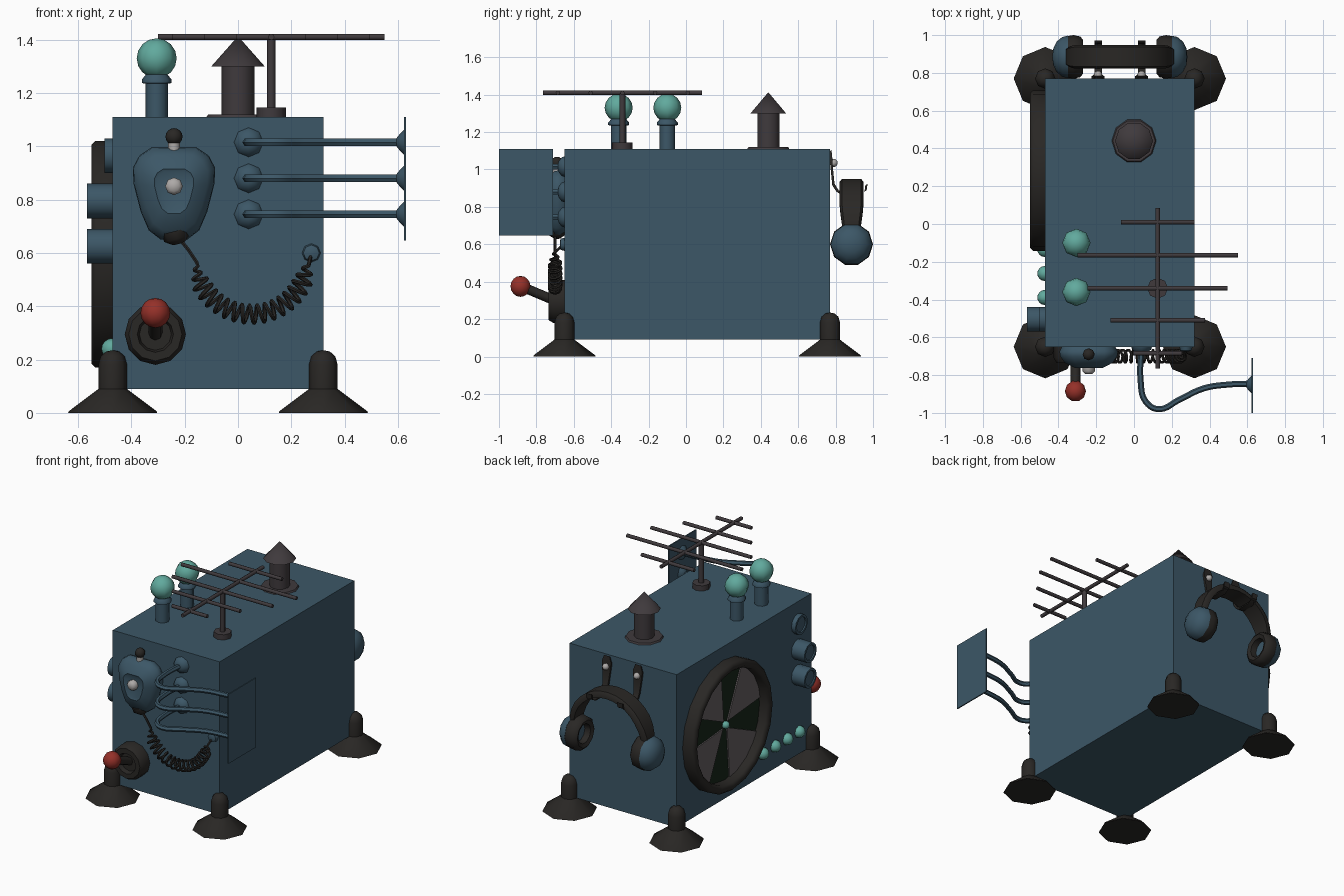
import bpy, bmesh
from math import sin, cos, pi, radians
from mathutils import Vector

if "Cube" in bpy.data.objects:
    bpy.data.objects.remove(bpy.data.objects["Cube"])


def material(name, rgb):
    m = bpy.data.materials.new(name)
    m.diffuse_color = (*rgb, 1)
    m.use_nodes = True
    m.node_tree.nodes["Principled BSDF"].inputs["Base Color"].default_value = m.diffuse_color
    return m


BLUE = material("blue_paint", (0.045, 0.095, 0.135))
BLACK = material("black_rubber", (0.022, 0.02, 0.018))
IRON = material("dark_metal", (0.05, 0.042, 0.046))
TEAL = material("teal_glass", (0.12, 0.4, 0.34))
RED = material("red_knob", (0.3, 0.03, 0.022))
WHITE = material("pale_metal", (0.42, 0.4, 0.39))
GREY = material("fan_grey", (0.13, 0.115, 0.12))
GREEN = material("dark_green", (0.008, 0.018, 0.009))


def finish(name, bm, mat, smooth=True):
    bmesh.ops.remove_doubles(bm, verts=bm.verts, dist=1e-5)
    bmesh.ops.recalc_face_normals(bm, faces=bm.faces)
    me = bpy.data.meshes.new(name)
    bm.to_mesh(me)
    bm.free()
    ob = bpy.data.objects.new(name, me)
    bpy.context.collection.objects.link(ob)
    me.materials.append(mat)
    if smooth:
        bpy.ops.object.select_all(action='DESELECT')
        ob.select_set(True)
        bpy.context.view_layer.objects.active = ob
        bpy.ops.object.shade_smooth_by_angle(angle=radians(46))
    return ob


def loft(name, rings, mat, smooth=True, caps=True):
    bm = bmesh.new()
    vs = [[bm.verts.new(p) for p in r] for r in rings]
    n = len(vs[0])
    for a, b in zip(vs, vs[1:]):
        for i in range(n):
            j = (i + 1) % n
            bm.faces.new((a[i], a[j], b[j], b[i]))
    if caps:
        bm.faces.new(vs[0])
        bm.faces.new(vs[-1])
    return finish(name, bm, mat, smooth)


def lathe(name, profile, loc, mat, axis=(0, 0, 1), n=8, smooth=True, closed=False):
    q = Vector(axis).to_track_quat('Z', 'Y')
    if closed:
        profile = profile + profile[:1]
    rings = [[Vector(loc) + q @ Vector((max(r, 1e-7) * cos(2 * pi * i / n), max(r, 1e-7) * sin(2 * pi * i / n), h))
              for i in range(n)] for r, h in profile]
    return loft(name, rings, mat, smooth, caps=not closed and profile[0][0] > 0 and profile[-1][0] > 0) \
        if closed or profile[0][0] > 0 and profile[-1][0] > 0 else loft(
            name, rings if profile[0][0] == 0 else [[Vector(loc) + q @ Vector((0, 0, profile[0][1]))] * 0 or
            [Vector(loc) + q @ Vector((1e-7 * cos(i), 1e-7 * sin(i), profile[0][1])) for i in range(n)]][0:1] + rings,
            mat, smooth, caps=False)


def ball(name, r, loc, mat, n=8, axis=(0, 0, 1)):
    k = 8
    return lathe(name, [(0 if i in (0, k) else r * sin(pi * i / k), -r * cos(pi * i / k)) for i in range(k + 1)],
                 loc, mat, axis, n)


def bar(name, a, b, r, mat, n=8):
    a, b = Vector(a), Vector(b)
    return lathe(name, [(r, 0), (r, (b - a).length)], a, mat, b - a, n)


def box(name, lo, hi, mat):
    rings = [[(lo[0], lo[1], z), (hi[0], lo[1], z), (hi[0], hi[1], z), (lo[0], hi[1], z)] for z in (lo[2], hi[2])]
    return loft(name, rings, mat, smooth=False)


def tube(name, pts, r, mat, kind='BEZIER', res=1):
    cu = bpy.data.curves.new(name, 'CURVE')
    cu.dimensions, cu.bevel_depth, cu.bevel_resolution = '3D', r, res
    cu.resolution_u, cu.use_fill_caps = 5, True
    sp = cu.splines.new(kind)
    target = sp.bezier_points if kind == 'BEZIER' else sp.points
    target.add(len(pts) - 1)
    for t, p in zip(target, pts):
        if kind == 'BEZIER':
            t.co, t.handle_left_type, t.handle_right_type = p, 'AUTO', 'AUTO'
        else:
            t.co = (*p, 1)
    cu.materials.append(mat)
    ob = bpy.data.objects.new(name, cu)
    bpy.context.collection.objects.link(ob)
    bpy.ops.object.select_all(action='DESELECT')
    ob.select_set(True)
    bpy.context.view_layer.objects.active = ob
    bpy.ops.object.convert(target='MESH')
    bpy.ops.object.shade_smooth_by_angle(angle=radians(46))


# Cabinet and corner feet
box("cabinet", (-0.47, -0.65, 0.09), (0.32, 0.77, 1.11), BLUE)
for x in (-0.47, 0.32):
    for y in (-0.65, 0.77):
        lathe("foot", [(0.167, 0), (0.165, 0.006), (0.06, 0.085), (0.054, 0.09), (0.054, 0.18), (0.045, 0.212),
                       (0.025, 0.23), (0, 0.235)], (x, y, 0), BLACK)

# Glass globes on posts
for y in (-0.36, -0.10):
    lathe("globe_post", [(0.042, 1.11), (0.042, 1.235), (0.056, 1.237), (0.056, 1.25), (0.04, 1.27)],
          (-0.305, y, 0), BLUE)
    ball("globe", 0.075, (-0.305, y, 1.33), TEAL)

# Chimney
lathe("chimney", [(0.118, 1.11), (0.112, 1.12), (0.062, 1.12), (0.062, 1.3), (0.1, 1.3), (0, 1.413)],
      (0, 0.44, 0), IRON, n=10)

# Aerial
lathe("aerial_base", [(0.055, 1.11), (0.055, 1.145), (0.016, 1.145), (0.016, 1.41)], (0.125, -0.34, 0), IRON)
bar("aerial_boom", (0.125, -0.765, 1.41), (0.125, 0.085, 1.41), 0.012, IRON)
for y, h in ((0.01, 0.195), (-0.165, 0.425), (-0.34, 0.37), (-0.51, 0.25), (-0.685, 0.13)):
    bar("aerial_rod", (0.125 - h, y, 1.41), (0.125 + h, y, 1.41), 0.012, IRON)

# Pipes and end plate
for z in (1.015, 0.88, 0.745):
    lathe("pipe_flange", [(0.055, 0), (0.05, 0.015), (0.03, 0.03), (0.016, 0.035)], (0.04, -0.65, z), BLUE, (0, -1, 0))
    tube("pipe", [(0.04, -0.65, z), (0.035, -0.83, z), (0.062, -0.94, z), (0.13, -0.98, z), (0.24, -0.93, z),
                  (0.37, -0.87, z), (0.5, -0.85, z), (0.62, -0.845, z)], 0.016, BLUE)
    lathe("plate_flange", [(0.05, 0), (0.035, 0.015), (0.016, 0.03)], (0.625, -0.85, z), BLUE, (-1, 0, 0))
box("end_plate", (0.623, -1.0, 0.647), (0.631, -0.71, 1.11), BLUE)

# Hand microphone
half = [(0.085, 0.995), (0.13, 0.965), (0.154, 0.92), (0.152, 0.86), (0.125, 0.755), (0.095, 0.685), (0.05, 0.65)]
outline = half + [(-x, z) for x, z in reversed(half)]
loft("microphone", [[(-0.24 + x * s, y, 0.84 + (z - 0.84) * s) for x, z in outline]
                    for s, y in ((0.92, -0.65), (1, -0.675), (0.98, -0.70), (0.82, -0.735), (0.48, -0.762),
                                 (0.42, -0.757))], BLUE)
lathe("microphone_button", [(0.033, 0), (0.033, 0.025), (0.02, 0.038), (0, 0.04)], (-0.24, -0.755, 0.85), WHITE, (0, -1, 0))
bar("microphone_stem", (-0.24, -0.69, 0.985), (-0.24, -0.69, 1.025), 0.022, WHITE)
ball("microphone_hanger", 0.032, (-0.24, -0.69, 1.036), BLACK)
lathe("cable_grip", [(0.055, 0), (0.05, 0.03), (0.02, 0.05)], (-0.235, -0.69, 0.682), BLACK, (0.25, 0, -1))

# Coiled cable along a hanging arc
turns, step = 18, 10
coil = [(-0.225, -0.70, 0.66), (-0.185, -0.70, 0.61), (-0.155, -0.70, 0.565), (-0.15, -0.70, 0.55)]
for i in range(turns * step + 1):
    t = i / (turns * step)
    a = pi + radians(10) + t * radians(165)
    c = Vector((0.05 + 0.21 * cos(a), -0.70, 0.575 + 0.205 * sin(a)))
    out = Vector((cos(a), 0, sin(a)))
    p = 2 * pi * i / step
    r = 0.033 * min(1, 8 * t + 0.2, 8 * (1 - t) + 0.2)
    coil.append(c + out * r * cos(p) + Vector((0, r * sin(p), 0)))
coil.append((0.275, -0.655, 0.6))
tube("coiled_cable", coil, 0.0075, BLACK, 'POLY')
lathe("cable_socket", [(0.035, 0), (0.03, 0.02), (0.015, 0.025), (0, 0.025)], (0.275, -0.65, 0.6), BLUE, (0, -1, 0))

# Lever
lathe("lever_housing", [(0.115, 0), (0.115, 0.06), (0.1, 0.085), (0.068, 0.085), (0.06, 0.055), (0, 0.055)],
      (-0.31, -0.65, 0.295), BLACK, (0, -1, 0), n=12)
bar("lever_arm", (-0.31, -0.68, 0.29), (-0.31, -0.87, 0.37), 0.026, BLACK)
ball("lever_knob", 0.056, (-0.31, -0.885, 0.375), RED, n=10)

# Side dials and button row
for z, d in ((0.965, 0.03), (0.795, 0.096), (0.625, 0.096)):
    lathe("dial", [(0.065, 0), (0.065, d), (0.05, d), (0.048, d - 0.008), (0, d - 0.008)],
          (-0.47, -0.505, z), BLUE, (-1, 0, 0), n=12)
for i in range(4):
    ball("side_button", 0.04, (-0.472, -0.135 - 0.127 * i, 0.24), TEAL, axis=(1, 0, 0))

# Fan
fan = (-0.47, 0.283, 0.595)
lathe("fan_rim", [(0.425, 0), (0.425, 0.065), (0.41, 0.08), (0.385, 0.08), (0.37, 0.065), (0.37, 0)],
      fan, BLACK, (-1, 0, 0), n=20, closed=True)
lathe("fan_backing", [(0.375, 0), (0.375, 0.012)], fan, GREEN, (-1, 0, 0), n=20)
for k in range(4):
    arc = [radians(35 + 90 * k + d) for d in (-28, -14, 0, 14, 28)]
    wedge = [(0.03, arc[2])] + [(0.37, a) for a in arc]
    loft("fan_blade", [[(x, fan[1] - r * cos(a), fan[2] + r * sin(a)) for r, a in wedge] for x in (-0.48, -0.49)],
         GREY, smooth=False)
ball("fan_hub", 0.026, (-0.49, fan[1], fan[2]), TEAL, axis=(1, 0, 0))

# Headphones on the back
hx, hy, hz = -0.075, 0.885, 0.66
band = []
for i in range(17):
    a = pi * i / 16
    w = 0.045 + 0.018 * min(1, 2 * sin(a))
    band.append([(hx + r * cos(a), hy + y, hz + r * sin(a)) for r, y in
                 ((0.29, -w + 0.012), (0.29, w - 0.012), (0.275, w), (0.25, w), (0.25, -w), (0.275, -w))])
loft("headband", band, BLACK)
for s in (-1, 1):
    cup = (hx + s * 0.275, hy, 0.6)
    lathe("ear_dome", [(0.112, 0), (0.105, 0.03), (0.08, 0.06), (0.045, 0.077), (0, 0.083)], cup, BLUE, (s, 0, 0), n=10)
    lathe("ear_cushion", [(0.11, 0), (0.115, 0.03), (0.108, 0.065), (0.09, 0.08), (0.065, 0.07), (0.06, 0.02)],
          cup, BLACK, (-s, 0, 0), n=10, closed=True)
    lathe("ear_pad", [(0.065, 0), (0.065, 0.03)], cup, BLUE, (-s, 0, 0), n=10)
    # Wall hook with screw
    x = hx + s * 0.115
    path = [(0.772, 1.1, 0.02), (0.776, 1.06, 0.034), (0.78, 1.0, 0.028), (0.788, 0.92, 0.02), (0.81, 0.885, 0.02),
            (0.84, 0.868, 0.02), (0.93, 0.868, 0.02), (0.96, 0.885, 0.02), (0.965, 0.92, 0.02)]
    loft("headphone_hook", [[(x - w, y - 0.006, z - 0.004), (x + w, y - 0.006, z - 0.004),
                             (x + w, y + 0.006, z + 0.004), (x - w, y + 0.006, z + 0.004)] for y, z, w in path], BLACK)
    ball("hook_screw", 0.022, (x, 0.789, 1.035), WHITE, axis=(0, 1, 0))
